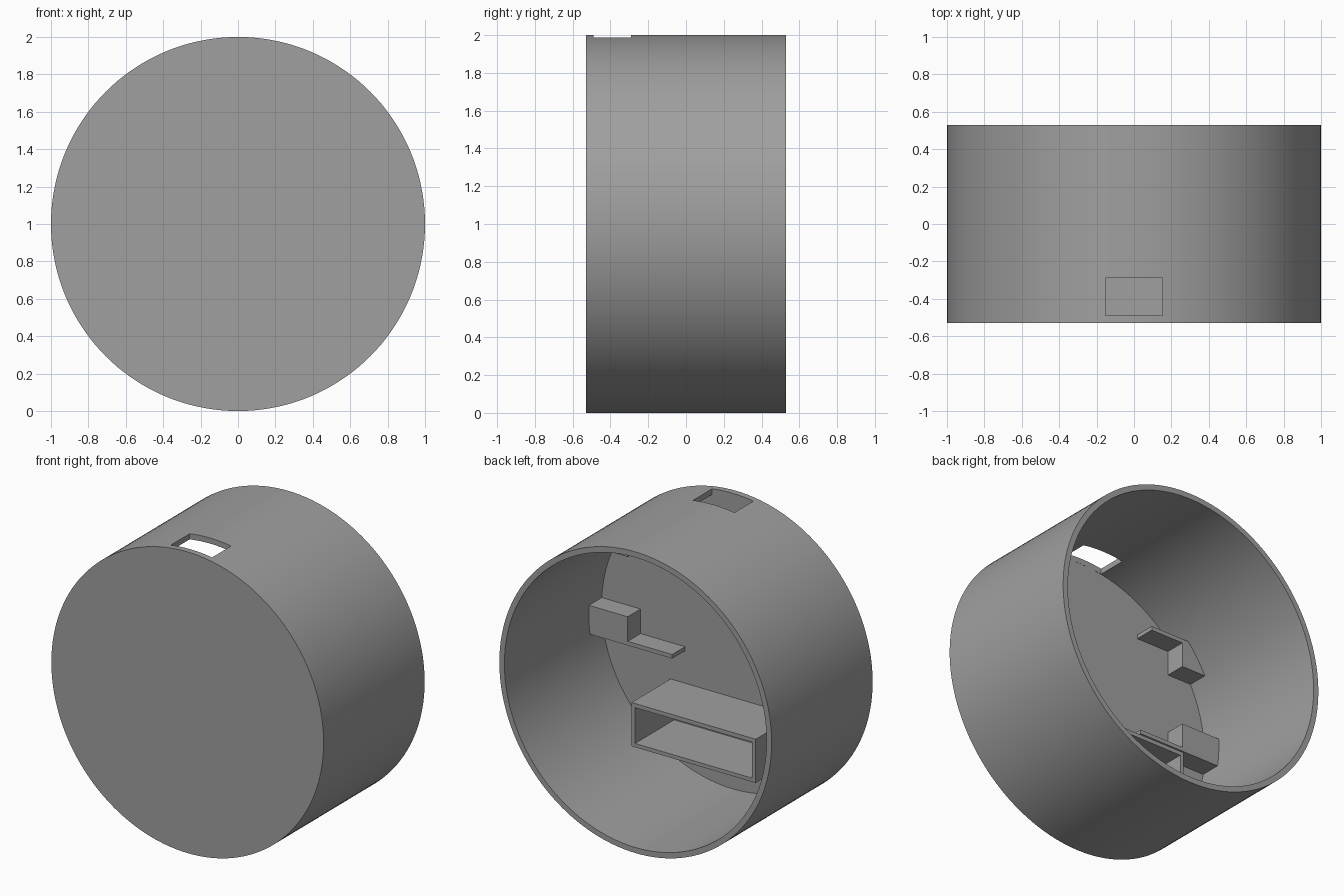
import bpy, bmesh, math
from mathutils import Matrix

if "Cube" in bpy.data.objects:
    bpy.data.objects.remove(bpy.data.objects["Cube"])

R, RI = 1.0, 0.963             # outer and inner radius
BACK, FRONT, FLOOR = 0.53, -0.53, -0.49
CZ = 1.0                       # height of the cylinder axis

grey = bpy.data.materials.new("mid_grey")
grey.diffuse_color = (0.35, 0.35, 0.35, 1)
grey.use_nodes = True
grey.node_tree.nodes["Principled BSDF"].inputs["Base Color"].default_value = grey.diffuse_color


def finish(name, bm):
    bmesh.ops.recalc_face_normals(bm, faces=bm.faces)
    me = bpy.data.meshes.new(name)
    bm.to_mesh(me)
    bm.free()
    me.materials.append(grey)
    ob = bpy.data.objects.new(name, me)
    bpy.context.collection.objects.link(ob)
    return ob


def prism(name, pts, y0, y1):
    """Extrude an x-z outline (z measured from the axis) along y."""
    bm = bmesh.new()
    face = bm.faces.new([bm.verts.new((x, y0, CZ + z)) for x, z in pts])
    ext = bmesh.ops.extrude_face_region(bm, geom=[face])
    for v in ext["geom"]:
        if isinstance(v, bmesh.types.BMVert):
            v.co.y = y1
    return finish(name, bm)


def disc(r, n=144):
    return [(r * math.cos(2 * math.pi * i / n), r * math.sin(2 * math.pi * i / n))
            for i in range(n)]


def rect(hx, z0, z1):
    return [(-hx, z0), (hx, z0), (hx, z1), (-hx, z1)]


def cut(target, cutter):
    mod = target.modifiers.new("cut", 'BOOLEAN')
    mod.operation = 'DIFFERENCE'
    mod.solver = 'EXACT'
    mod.object = cutter
    bpy.ops.object.select_all(action='DESELECT')
    bpy.context.view_layer.objects.active = target
    target.select_set(True)
    bpy.ops.object.modifier_apply(modifier=mod.name)
    bpy.data.objects.remove(cutter, do_unlink=True)


# Round cup, closed at the front, with a slot through the top wall
cup = prism("round_housing", disc(R), FRONT, BACK)
cut(cup, prism("cavity_cutter", disc(RI), FLOOR, BACK + 0.2))
cut(cup, prism("slot_cutter", rect(0.152, 0.8, 1.2), FLOOR + 0.001, -0.29))
bpy.ops.object.shade_smooth_by_angle(angle=math.radians(30))

# Rectangular sleeve, open towards the back
sleeve = prism("rectangular_sleeve", rect(0.456, -0.645, -0.355), FLOOR - 0.01, -0.08)
cut(sleeve, prism("sleeve_cutter", rect(0.43, -0.62, -0.382), FLOOR, 0.1))


# Stepped brackets: a block against the wall with a thin tongue towards the middle
def bracket(name, side, tip, z0, z1, tongue_z0, tongue_z1):
    step, r = 0.677, RI + 0.012
    pts = [(math.sqrt(r * r - z * z), z)
           for z in (z0 + (z1 - z0) * i / 6 for i in range(7))]
    if tongue_z1 == z1:        # tongue along the top
        pts += [(tip, z1), (tip, tongue_z0), (step, tongue_z0), (step, z0)]
    else:                      # tongue along the bottom
        pts += [(step, z1), (step, tongue_z1), (tip, tongue_z1), (tip, z0)]
    prism(name, [(side * x, z) for x, z in pts], FLOOR - 0.01, -0.355)


for label, side in (("left", -1), ("right", 1)):
    bracket("lower_bracket_" + label, side, 0.35, -0.14, 0.05, -0.14, -0.113)
    bracket("upper_bracket_" + label, side, 0.437, 0.447, 0.637, 0.61, 0.637)
